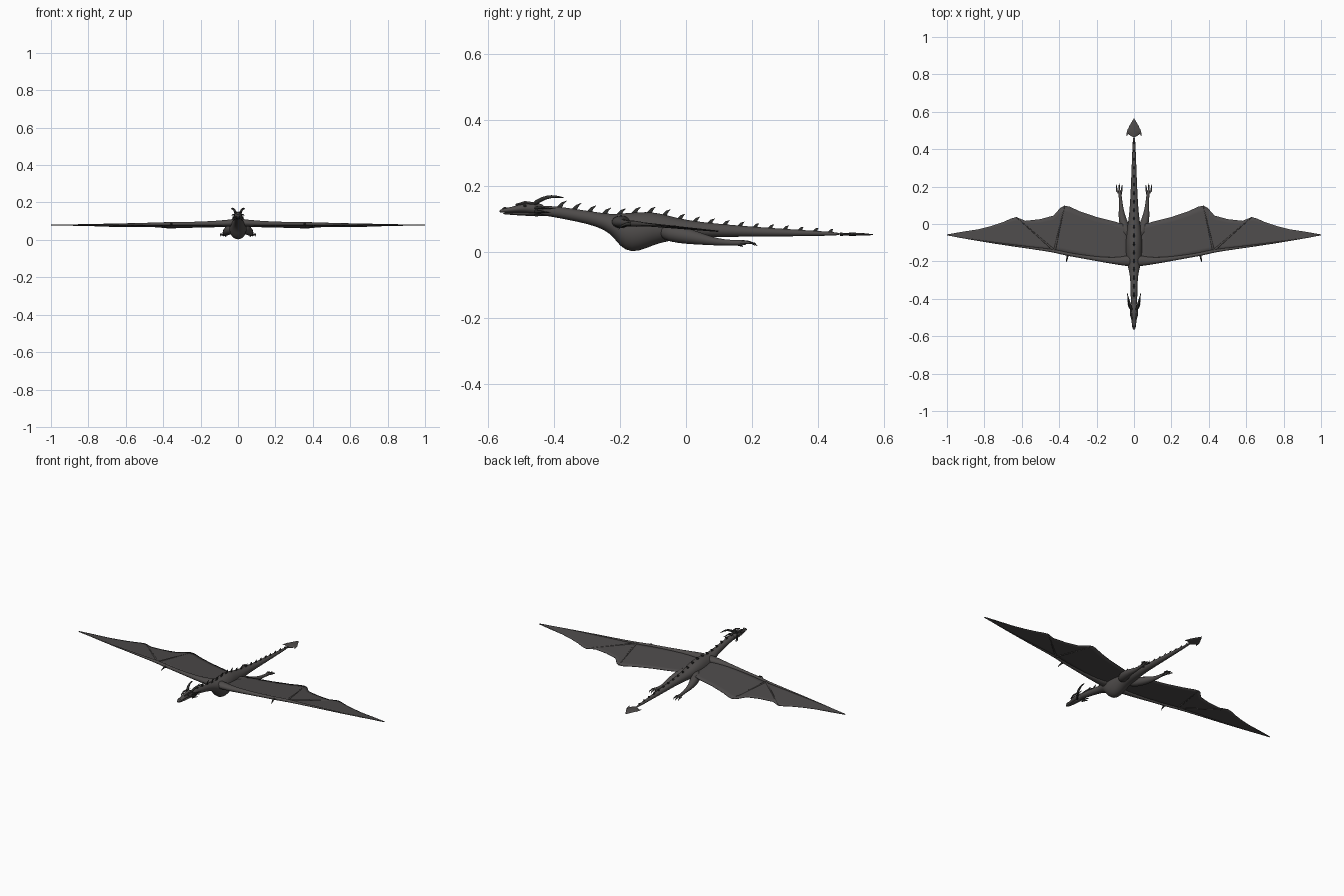
import bpy, bmesh, math
from mathutils import Vector

if "Cube" in bpy.data.objects:
    bpy.data.objects.remove(bpy.data.objects["Cube"], do_unlink=True)


def material(name, rgb):
    m = bpy.data.materials.new(name)
    m.use_nodes = True
    m.diffuse_color = (*rgb, 1)
    bsdf = m.node_tree.nodes["Principled BSDF"]
    bsdf.inputs["Base Color"].default_value = (*rgb, 1)
    bsdf.inputs["Roughness"].default_value = 0.8
    return m


HIDE = material("dark grey hide", (0.078, 0.072, 0.07))
MEMBRANE = material("wing membrane grey", (0.075, 0.07, 0.07))
HORN = material("charcoal horn", (0.03, 0.03, 0.028))


def finish(name, bm, mat, mirror=False, subdiv=0, thick=0):
    bmesh.ops.recalc_face_normals(bm, faces=bm.faces)
    mesh = bpy.data.meshes.new(name)
    bm.to_mesh(mesh)
    bm.free()
    mesh.materials.append(mat)
    ob = bpy.data.objects.new(name, mesh)
    bpy.context.collection.objects.link(ob)
    bpy.ops.object.select_all(action='DESELECT')
    ob.select_set(True)
    bpy.context.view_layer.objects.active = ob
    bpy.ops.object.shade_smooth_by_angle(angle=math.radians(50))
    if mirror:
        ob.modifiers.new("Mirror", 'MIRROR').use_mirror_merge = False
    if thick:
        s = ob.modifiers.new("Solidify", 'SOLIDIFY')
        s.thickness, s.offset = thick, 0
    if subdiv:
        s = ob.modifiers.new("Subdivision", 'SUBSURF')
        s.levels = s.render_levels = subdiv
    return ob


def strand(bm, sections, sides=8, axis=None):
    """Skin rings along a path; a section is x, y, z, half width[, half height]."""
    pts = [Vector(s[:3]) for s in sections]
    rings = []
    for i, s in enumerate(sections):
        t = axis or pts[min(i + 1, len(pts) - 1)] - pts[max(i - 1, 0)]
        side = t.cross(Vector((0, 0, 1))).normalized()
        up = side.cross(t).normalized()
        ring = []
        for k in range(sides):
            a = math.tau * k / sides
            ring.append(bm.verts.new(pts[i] + side * s[3] * math.cos(a) + up * s[-1] * math.sin(a)))
        rings.append(ring)
    for a, b in zip(rings, rings[1:]):
        for k in range(sides):
            n = (k + 1) % sides
            bm.faces.new((a[k], a[n], b[n], b[k]))
    bm.faces.new(rings[0])
    bm.faces.new(rings[-1])


def skin(name, strands, mat, sides=8, axis=None, **options):
    bm = bmesh.new()
    for s in strands:
        strand(bm, s, sides, axis)
    return finish(name, bm, mat, **options)


def mix(a, b, t):
    return a + (b - a) * t


def sample(table, x, col):
    for p, q in zip(table, table[1:]):
        if x <= q[0]:
            return mix(p[col], q[col], (x - p[0]) / (q[0] - p[0]))
    return table[-1][col]


BACK = Vector((0, 1, 0))

# Neck, body and tail: y, top, bottom, half width
body = [(-.46, .142, .114, .014), (-.40, .140, .106, .018), (-.33, .130, .092, .019),
        (-.27, .121, .078, .022), (-.225, .115, .055, .034), (-.20, .117, .015, .043),
        (-.165, .121, -.004, .048), (-.12, .123, .010, .048), (-.08, .119, .028, .043),
        (-.03, .104, .036, .038), (.03, .093, .042, .029), (.10, .086, .046, .022),
        (.20, .077, .046, .017), (.35, .067, .048, .011), (.48, .059, .050, .006)]
skin("body", [[(0, y, (t + b) / 2, w, (t - b) / 2) for y, t, b, w in body]],
     HIDE, 16, BACK, subdiv=1)

# Head and lower jaw
head = [(-.565, .126, .120, .005), (-.555, .132, .119, .010), (-.525, .137, .120, .013),
        (-.50, .146, .120, .016), (-.475, .151, .117, .021), (-.45, .150, .112, .021),
        (-.425, .143, .110, .016)]
skin("head", [[(0, y, (t + b) / 2, w, (t - b) / 2) for y, t, b, w in head]],
     HIDE, 12, BACK, subdiv=1)
skin("lower_jaw", [[(0, -.556, .117, .005, .003), (0, -.52, .116, .011, .004),
                    (0, -.47, .114, .016, .006), (0, -.44, .116, .012, .006)]],
     HIDE, 10, BACK, subdiv=1)
skin("brow_ridge", [[(.010, -.515, .143, .003), (.016, -.487, .150, .005), (.018, -.455, .147, .004)]],
     HIDE, 6, mirror=True)
skin("eye", [[(.015, -.492, .140, .001), (.017, -.487, .140, .004), (.017, -.482, .140, .001)]],
     HORN, 8, BACK, mirror=True)
skin("nostril_bump", [[(.006, -.556, .131, .001), (.006, -.549, .134, .003), (.006, -.54, .134, .001)]],
     HIDE, 6, BACK, mirror=True)

# Horns and cheek spikes
skin("horn", [[(.012, -.462, .144, .008), (.018, -.443, .157, .007), (.025, -.42, .167, .006),
               (.032, -.392, .169, .004), (.037, -.365, .163, .0005)]], HORN, 8, mirror=True, subdiv=1)
skin("cheek_spikes", [[(.016, -.455, z, .006), (.027, -.44, z, .004), (.034, tip, z - .003, .0005)]
                      for z, tip in ((.134, -.395), (.122, -.41), (.113, -.425))],
     HORN, 6, mirror=True)

# Row of spines along the back
spines = []
for i in range(19):
    y = -.385 + .0455 * i
    z = sample(body, y, 1)
    h = mix(.022, .010, i / 18)
    spines.append([(0, y, z - .006, .005, .009), (0, y + h * .5, z + h * .4, .003, .005),
                   (0, y + h * 1.1, z + h * .8, .0004)])
skin("back_spines", spines, HORN, 6)

# Spade at the tail end, with swept barbs
skin("tail_spade", [[(0, .465, .054, .007, .005), (0, .484, .054, .036, .004), (0, .50, .054, .036, .005),
                     (0, .53, .054, .022, .004), (0, .55, .053, .010, .003), (0, .565, .053, .001, .001)]],
     HIDE, 8, BACK)
skin("tail_barb", [[(.025, .505, .054, .010, .003), (.035, .485, .054, .005, .003),
                    (.041, .468, .054, .0005)]], HIDE, 6, mirror=True)

# Wing outline: x, leading y, trailing y
wing = [(.025, -.20, -.03), (.06, -.205, .0), (.10, -.203, .012), (.20, -.19, .037), (.29, -.175, .068),
        (.345, -.166, .093), (.372, -.16, .098), (.395, -.153, .085), (.43, -.143, .045),
        (.50, -.135, .026), (.58, -.125, .017), (.63, -.12, .037), (.66, -.115, .028),
        (.70, -.11, .010), (.76, -.10, -.010), (.83, -.09, -.028), (.92, -.074, -.042),
        (1.0, -.061, -.056)]


def wing_z(x, y):
    return .09 - .01 * x - .09 * (y - sample(wing, x, 1))


bm = bmesh.new()
STEPS = 8
grid = []
for x, lead, trail in wing:
    ys = [mix(lead, trail, j / STEPS) for j in range(STEPS + 1)]
    grid.append([bm.verts.new((x, y, wing_z(x, y))) for y in ys])
for a, b in zip(grid, grid[1:]):
    for j in range(STEPS):
        bm.faces.new((a[j], a[j + 1], b[j + 1], b[j]))
finish("wing_membrane", bm, MEMBRANE, mirror=True, thick=.003)

# Arm along the leading edge, then the finger bones
skin("wing_arm", [[(.0, -.195, .092, .034, .022), (.04, -.198, .091, .029, .020),
                   (.10, -.198, .088, .019, .016), (.20, -.187, .087, .012, .011),
                   (.34, -.164, .086, .009), (.37, -.158, .086, .010), (.425, -.144, .085, .009),
                   (.55, -.128, .084, .006), (.75, -.102, .082, .004), (.998, -.061, .080, .001)]],
     HIDE, 10, mirror=True, subdiv=1)
fingers = []
for ex, ey in ((.371, .097), (.629, .036)):
    path = []
    for t in (0, .25, .5, .75, 1):
        x, y = mix(.425, ex, t), mix(-.143, ey, t)
        path.append((x, y, wing_z(x, y), mix(.006, .002, t)))
    fingers.append(path)
skin("wing_fingers", fingers, HIDE, 8, mirror=True)
skin("thumb_claw", [[(.355, -.160, .086, .006), (.357, -.180, .085, .005),
                     (.360, -.195, .079, .003), (.362, -.204, .069, .0005)]], HORN, 8, mirror=True)

# Hind legs stretched backwards
skin("hind_leg", [[(.025, -.075, .062, .020), (.040, -.045, .057, .028), (.055, .0, .049, .026),
                   (.067, .05, .039, .018), (.069, .095, .030, .011), (.073, .145, .028, .008),
                   (.077, .170, .029, .010), (.079, .185, .028, .006)]],
     HIDE, 10, mirror=True, subdiv=1)
toes, claws = [], []
for dx in (-.014, 0, .014):
    x, y = .079 + dx, .198 - abs(dx) * .4
    toes.append([(.077 + dx * .3, .165, .029, .005), (x, y - .012, .030, .005), (x, y, .028, .004)])
    claws.append([(x, y - .003, .028, .004), (x + dx * .1, y + .010, .026, .003),
                  (x + dx * .1, y + .018, .018, .0004)])
# Heel claw pointing inwards
claws.append([(.073, .150, .025, .004), (.067, .162, .021, .003), (.064, .172, .016, .0004)])
skin("toes", toes, HIDE, 8, mirror=True)
skin("toe_claws", claws, HORN, 6, mirror=True)
